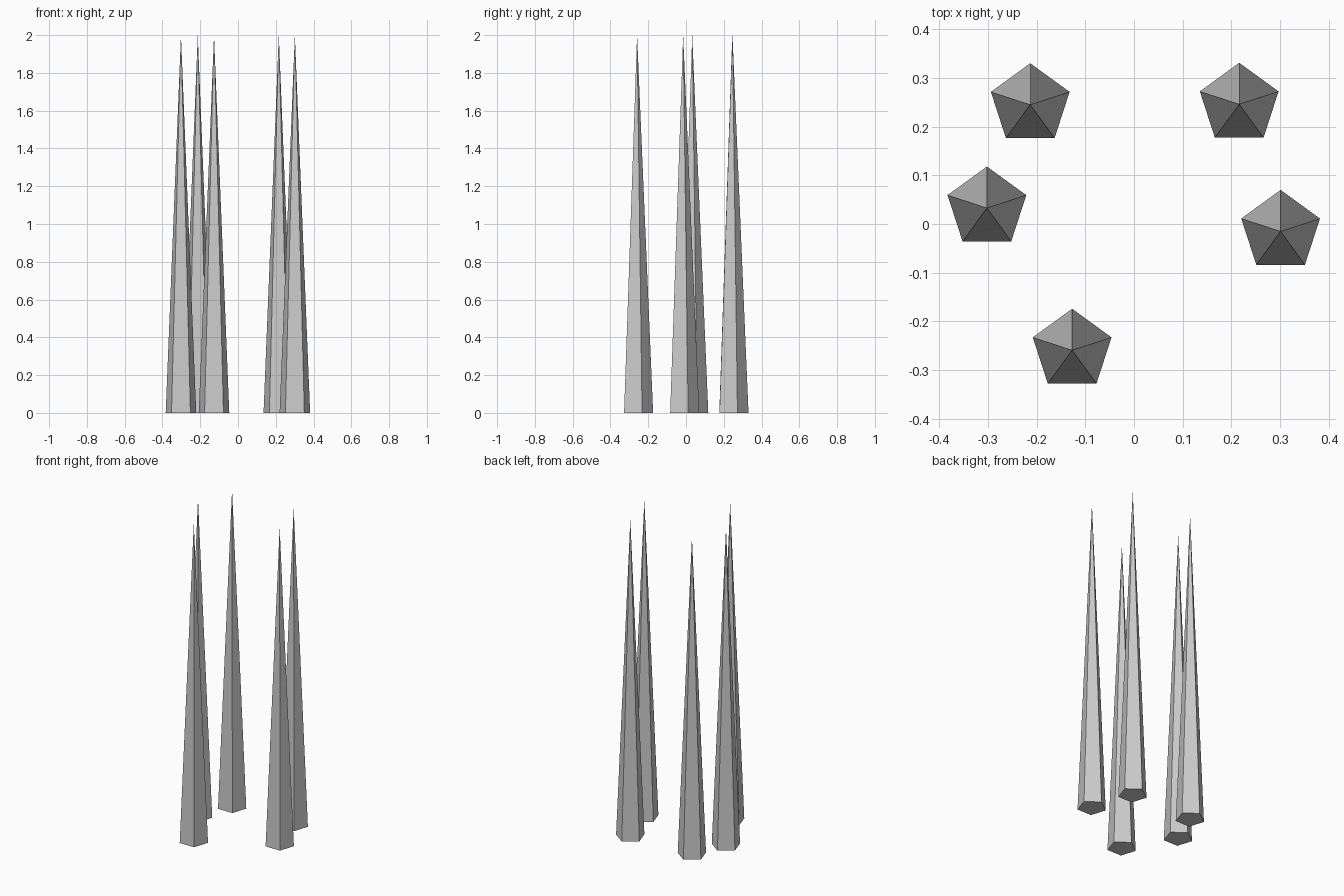
import bpy

if "Cube" in bpy.data.objects:
    bpy.data.objects.remove(bpy.data.objects["Cube"])

RADIUS = 0.085
HEIGHT = 2.0

# Spike centres on the ground
centres = [
    (-0.213, 0.245),
    (0.216, 0.246),
    (-0.302, 0.033),
    (0.301, -0.015),
    (-0.127, -0.259),
]


def add_spike(index, x, y):
    # Five-sided pointed cone, one corner facing the back
    bpy.ops.mesh.primitive_cone_add(
        vertices=5, radius1=RADIUS, radius2=0, depth=HEIGHT,
        location=(x, y, HEIGHT / 2))
    bpy.context.object.name = f"spike_{index}"


for i, (x, y) in enumerate(centres, 1):
    add_spike(i, x, y)
